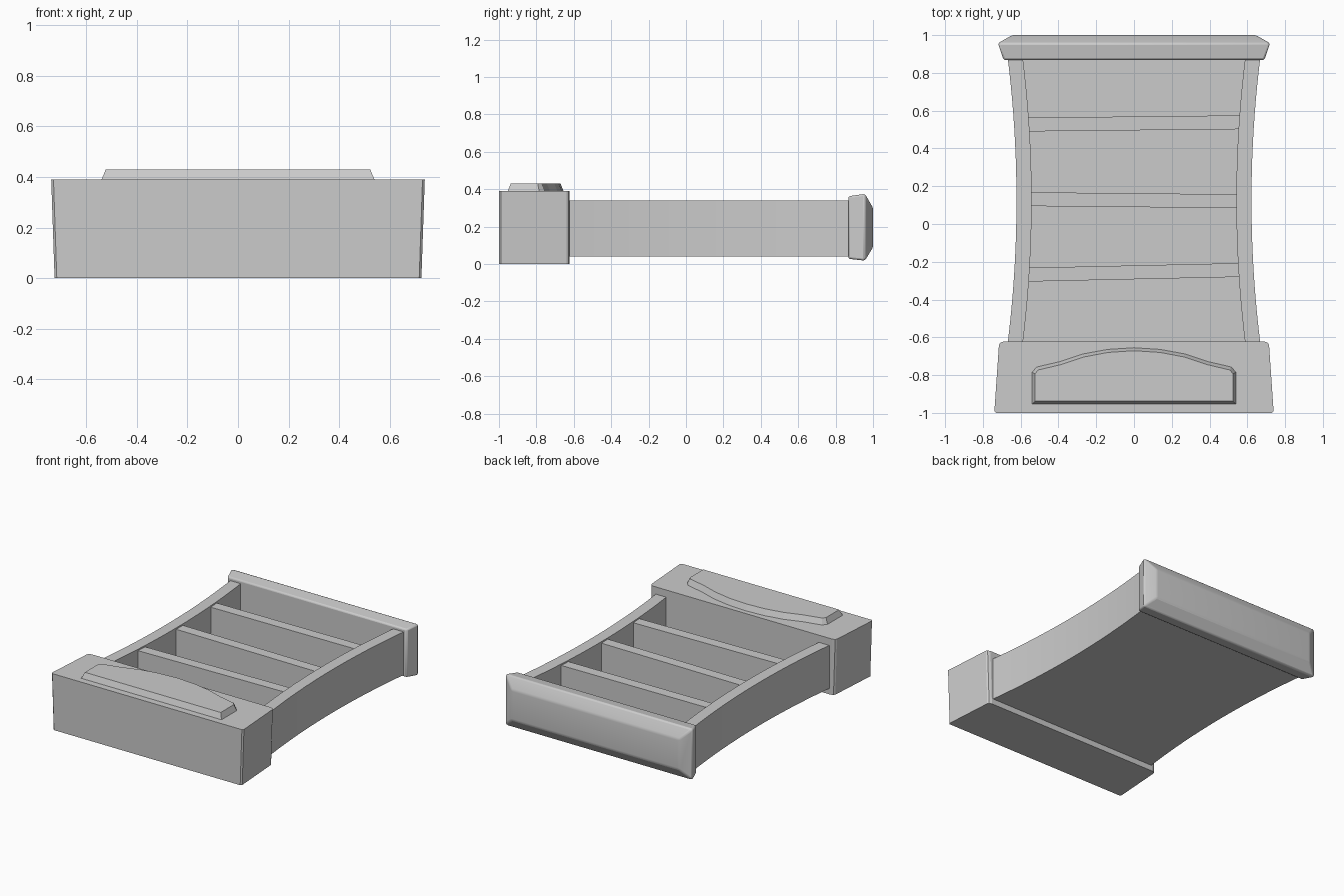
import bpy, bmesh

if "Cube" in bpy.data.objects:
    bpy.data.objects.remove(bpy.data.objects["Cube"])


def loft(name, rings, bevel=0.0, segments=2, smooth=False):
    """Closed solid from a stack of matching point rings."""
    bm = bmesh.new()
    loops = [[bm.verts.new(p) for p in ring] for ring in rings]
    n = len(loops[0])
    for lo, hi in zip(loops, loops[1:]):
        for i in range(n):
            j = (i + 1) % n
            bm.faces.new((lo[i], lo[j], hi[j], hi[i]))
    bm.faces.new(loops[0][::-1])
    bm.faces.new(loops[-1])
    bmesh.ops.recalc_face_normals(bm, faces=bm.faces[:])
    mesh = bpy.data.meshes.new(name)
    bm.to_mesh(mesh)
    bm.free()
    ob = bpy.data.objects.new(name, mesh)
    bpy.context.collection.objects.link(ob)
    if bevel:
        mod = ob.modifiers.new("Bevel", "BEVEL")
        mod.width, mod.segments = bevel, segments
        mod.limit_method = "ANGLE"
        mod.angle_limit = 0.3
    if smooth:
        bpy.ops.object.select_all(action="DESELECT")
        ob.select_set(True)
        bpy.context.view_layer.objects.active = ob
        bpy.ops.object.shade_smooth_by_angle()
    return ob


def prism(name, outline, z0, z1, **kw):
    return loft(name, [[(x, y, z) for x, y in outline] for z in (z0, z1)], **kw)


def mirrored(half):
    """Complete a right-hand outline by mirroring it across x = 0."""
    return half + [(-x, y) for x, y in reversed(half) if x > 1e-6]


# Concave side curve shared by the walls and floor
Y0, Y1 = -0.63, 0.88
YS = [Y0 + (Y1 - Y0) * i / 20 for i in range(21)]


def outer(y):
    return 0.622 + 0.046 * ((y - 0.125) / 0.75) ** 2


# Tray floor
prism("tray_floor", mirrored([(outer(y) - 0.03, y) for y in YS]), 0.04, 0.07)

# Curved side walls
for side, label in ((-1, "left"), (1, "right")):
    wall = [(side * outer(y), y) for y in YS]
    wall += [(side * (outer(y) - 0.08), y) for y in reversed(YS)]
    prism(label + "_wall", wall, 0.04, 0.34, smooth=True)

# Slightly skewed dividers: front edge y at left and right ends
for i, (yl, yr) in enumerate(((0.49, 0.502), (0.095, 0.084), (-0.305, -0.28))):
    w = 0.57
    prism(f"divider_{i + 1}",
          [(-w, yl), (w, yr), (w, yr + 0.073), (-w, yl + 0.073)], 0.06, 0.33)

# Front block, tapering towards the base and the back
block = mirrored([(0.73, -1.0), (0.739, -0.99), (0.715, -0.64),
                  (0.708, -0.629), (0.69, -0.622)])
loft("front_block", [[(x * s, y, z) for x, y in block]
                     for s, z in ((0.982, 0.0), (1.0, 0.39))])

# Raised arched plaque on the block, with sloped edges
base = mirrored([(0.54, -0.953), (0.54, -0.785), (0.515, -0.757),
                 (0.39, -0.728), (0.27, -0.688), (0.14, -0.664), (0, -0.655)])
top = mirrored([(0.523, -0.937), (0.523, -0.793), (0.508, -0.773),
                (0.385, -0.744), (0.265, -0.704), (0.138, -0.680), (0, -0.671)])
loft("top_plaque", [[(x, y, 0.38) for x, y in base],
                    [(x, y, 0.39) for x, y in base],
                    [(x, y, 0.43) for x, y in top]])

# Flared back plate with a chamfered rear face
sections = ((0.868, 0.69, 0.028, 0.362), (0.957, 0.72, 0.018, 0.375),
            (1.0, 0.645, 0.09, 0.30))
loft("back_plate", [[(-w, y, a), (w, y, a), (w, y, b), (-w, y, b)]
                    for y, w, a, b in sections],
     bevel=0.01, smooth=True)
